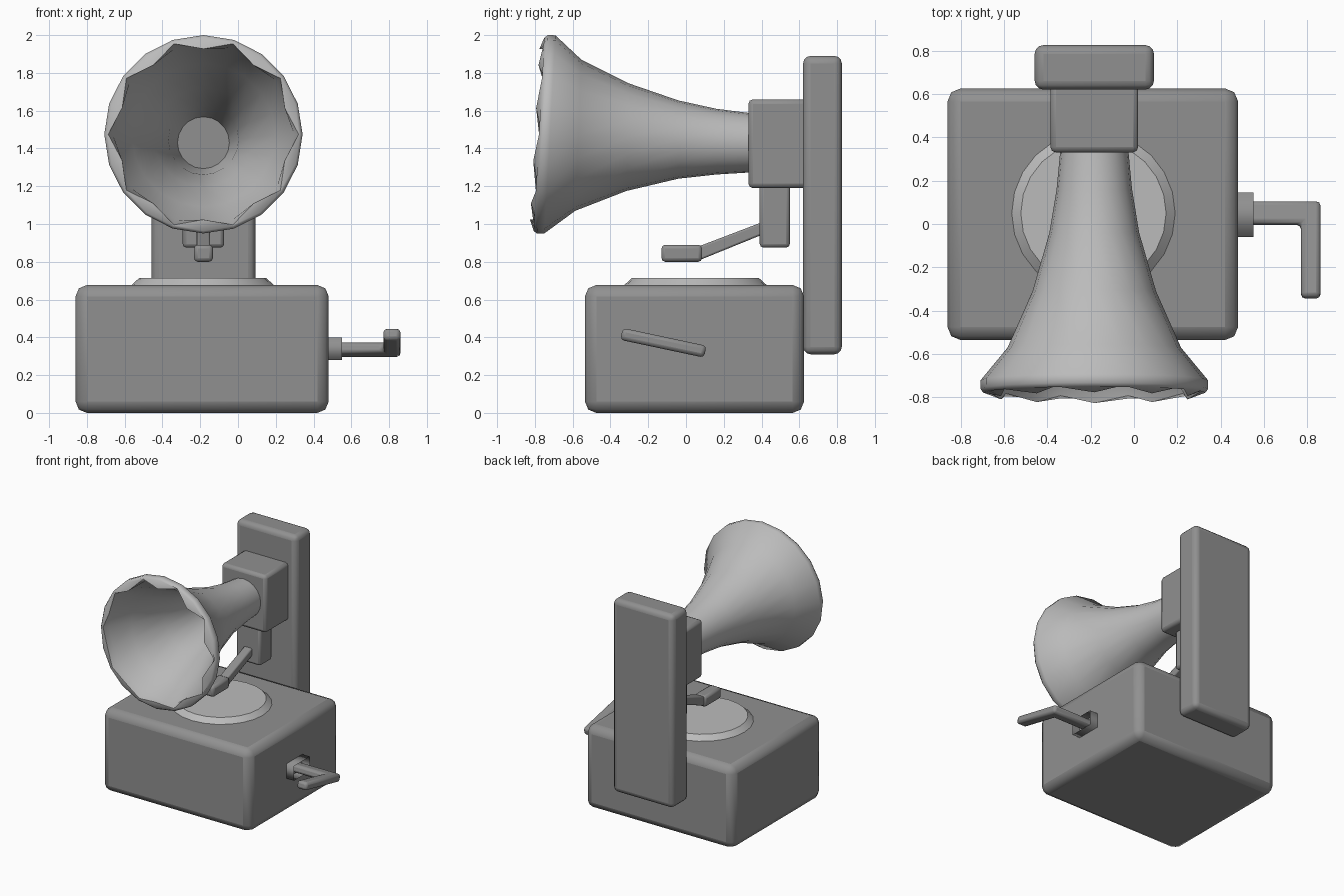
import bpy, bmesh, math
from mathutils import Matrix, Vector

if "Cube" in bpy.data.objects:
    bpy.data.objects.remove(bpy.data.objects["Cube"])

CX = -0.183  # centre line of post and horn


def grey(name, value):
    m = bpy.data.materials.new(name)
    m.diffuse_color = (value, value, value, 1)
    m.use_nodes = True
    m.node_tree.nodes["Principled BSDF"].inputs["Base Color"].default_value = m.diffuse_color
    return m


DARK, LIGHT = grey("dark_grey", 0.28), grey("light_grey", 0.5)


def finish(name, bm, mat=DARK, bevel=0, segs=2, angle=35):
    bmesh.ops.recalc_face_normals(bm, faces=bm.faces)
    me = bpy.data.meshes.new(name)
    bm.to_mesh(me)
    bm.free()
    me.materials.append(mat)
    ob = bpy.data.objects.new(name, me)
    bpy.context.collection.objects.link(ob)
    if bevel:
        m = ob.modifiers.new("bevel", 'BEVEL')
        m.width, m.segments, m.limit_method = bevel, segs, 'ANGLE'
    bpy.ops.object.select_all(action='DESELECT')
    bpy.context.view_layer.objects.active = ob
    ob.select_set(True)
    bpy.ops.object.shade_smooth_by_angle(angle=math.radians(angle))
    return ob


def box(name, x, y, z, bevel=0, segs=2):
    bm = bmesh.new()
    size = [b - a for a, b in (x, y, z)]
    mid = [(a + b) / 2 for a, b in (x, y, z)]
    bmesh.ops.create_cube(bm, size=1, matrix=Matrix.Translation(mid) @ Matrix.Diagonal((*size, 1)))
    return finish(name, bm, DARK, bevel, segs, 50)


def prism(name, points, offset, bevel=0):
    bm = bmesh.new()
    f = bm.faces.new([bm.verts.new(p) for p in points])
    r = bmesh.ops.extrude_face_region(bm, geom=[f])
    verts = [v for v in r['geom'] if isinstance(v, bmesh.types.BMVert)]
    bmesh.ops.translate(bm, verts=verts, vec=offset)
    return finish(name, bm, DARK, bevel, 2, 50)


def wide(w):
    return (CX - w / 2, CX + w / 2)


# Cabinet, rear post, horn block and tonearm bracket
box("cabinet", (-0.86, 0.48), (-0.535, 0.625), (0, 0.677), 0.06, 2)
box("rear_post", wide(0.55), (0.62, 0.825), (0.31, 1.89), 0.04, 3)
box("horn_block", wide(0.405), (0.33, 0.65), (1.19, 1.66), 0.025)
box("tonearm_bracket", wide(0.22), (0.39, 0.55), (0.875, 1.21), 0.02)

# Tonearm and its head
prism("tonearm", [(CX - 0.036, y, z) for y, z in
                  ((0.05, 0.80), (0.42, 0.95), (0.42, 1.016), (0.05, 0.875))], (0.072, 0, 0), 0.01)
box("tonearm_head", wide(0.1), (-0.13, 0.085), (0.80, 0.89), 0.02)

# Turntable
bm = bmesh.new()
bmesh.ops.create_cone(bm, cap_ends=True, segments=24, radius1=0.39, radius2=0.335, depth=0.05,
                      matrix=Matrix.Translation((-0.187, 0.05, 0.69)))
finish("turntable", bm, LIGHT, angle=30)

# Crank socket: open square collar on the cabinet side
bm = bmesh.new()
rings = [[bm.verts.new((x, y, z)) for y, z in
          ((-0.06, 0.28), (0.145, 0.28), (0.145, 0.40), (-0.06, 0.40))] for x in (0.47, 0.55)]
for i in range(4):
    j = (i + 1) % 4
    bm.faces.new((rings[0][i], rings[0][j], rings[1][j], rings[1][i]))
finish("crank_socket", bm, angle=180)

# Crank: flat L-shaped bar, tilted about the shaft
outline = ((0.47, -0.053), (0.77, -0.053), (0.77, -0.40), (0.86, -0.40), (0.86, 0.053), (0.47, 0.053))
crank = prism("crank", [(x, y, -0.032) for x, y in outline], (0, 0, 0.064), 0.02)
crank.location = (0, 0.05, 0.335)
crank.rotation_euler.x = math.radians(-12)

# Horn: 20-sided flared shell with a scalloped rim.
# each ring: y, centre z, radius, tilt, alternating y shift, alternating radius shift
profile = (
    (0.34, 1.43, 0.157, 0, 0, 0),
    (0.16, 1.436, 0.174, 0, 0, 0),
    (-0.04, 1.447, 0.207, 0, 0, 0),
    (-0.31, 1.460, 0.285, 0.02, 0, 0),
    (-0.57, 1.470, 0.40, 0.04, 0, 0),
    (-0.72, 1.475, 0.524, 0.055, 0, 0),
    (-0.76, 1.475, 0.525, 0.055, 0, 0),
    (-0.778, 1.475, 0.512, 0.055, 0, 0),
    (-0.783, 1.475, 0.478, 0.055, 0.018, 0.026),
    (-0.73, 1.475, 0.465, 0.055, 0.005, 0.015),
    (-0.57, 1.470, 0.38, 0.04, 0, 0),
    (-0.31, 1.460, 0.263, 0.02, 0, 0),
    (-0.04, 1.447, 0.186, 0, 0, 0),
    (0.34, 1.43, 0.136, 0, 0, 0),
)
N = 20
bm = bmesh.new()
rings = []
for y, cz, r, tilt, dy, dr in profile:
    ring = []
    for i in range(N):
        a = 2 * math.pi * i / N
        s = 1 if i % 2 else -1
        dz = (r + s * dr) * math.cos(a)
        ring.append(bm.verts.new((CX + (r + s * dr) * math.sin(a), y + tilt * dz + s * dy, cz + dz)))
    rings.append(ring)
for a, b in zip(rings, rings[1:]):
    for i in range(N):
        j = (i + 1) % N
        bm.faces.new((a[i], a[j], b[j], b[i]))
finish("horn", bm, LIGHT, angle=60)
